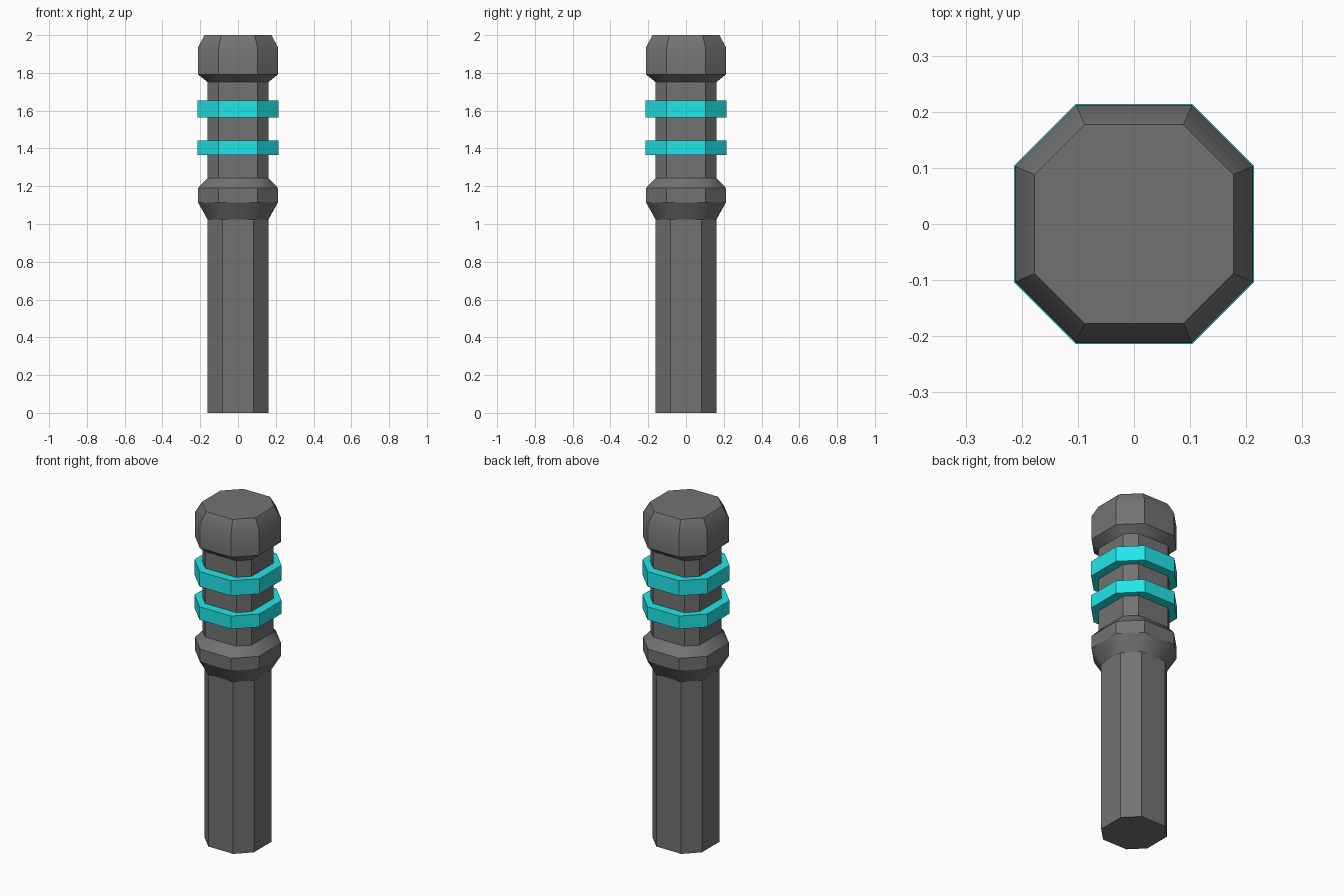
import bpy, bmesh

if "Cube" in bpy.data.objects:
    bpy.data.objects.remove(bpy.data.objects["Cube"])


def octagon(bm, z, a, c):
    # Square of half width a whose corners are cut back to c
    pts = [(a, -c), (a, c), (c, a), (-c, a), (-a, c), (-a, -c), (-c, -a), (c, -a)]
    return [bm.verts.new((x, y, z)) for x, y in pts]


def loft(name, levels, color, soft_rims=(), soft_bands=()):
    # Stacked octagons; all edges sharp except the listed rims and sloped bands
    bm = bmesh.new()
    rings = [octagon(bm, *lv) for lv in levels]
    for lo, hi in zip(rings, rings[1:]):
        for i in range(8):
            j = (i + 1) % 8
            bm.faces.new((lo[i], lo[j], hi[j], hi[i]))
    bm.faces.new(rings[0][::-1])
    bm.faces.new(rings[-1])
    for f in bm.faces:
        f.smooth = True
    for e in bm.edges:
        e.smooth = False
    for k in soft_rims:
        for i in range(8):
            bm.edges.get((rings[k][i - 1], rings[k][i])).smooth = True
    for k in soft_bands:
        for lo, hi in zip(rings[k], rings[k + 1]):
            bm.edges.get((lo, hi)).smooth = True
    mesh = bpy.data.meshes.new(name)
    bm.to_mesh(mesh)
    bm.free()
    obj = bpy.data.objects.new(name, mesh)
    bpy.context.collection.objects.link(obj)
    mesh.materials.append(color)
    return obj


def material(name, rgb):
    mat = bpy.data.materials.new(name)
    mat.diffuse_color = (*rgb, 1)
    mat.use_nodes = True
    mat.node_tree.nodes["Principled BSDF"].inputs["Base Color"].default_value = mat.diffuse_color
    return mat


dark = material("dark_grey", (0.17, 0.17, 0.17))
teal = material("teal", (0.015, 0.79, 0.81))

# Handle, flared collar, neck and rounded head in one profile: (z, half width, corner)
loft("handle_body", [
    (0.0, 0.162, 0.082),
    (1.025, 0.162, 0.082),
    (1.115, 0.212, 0.103),
    (1.19, 0.212, 0.103),
    (1.243, 0.162, 0.103),
    (1.752, 0.162, 0.103),
    (1.792, 0.212, 0.103),
    (1.935, 0.212, 0.103),
    (2.0, 0.177, 0.088),
], dark, soft_rims=[7], soft_bands=[1, 3, 5])

# Two coloured bands around the neck
for name, z0, z1 in (("lower_band", 1.365, 1.443), ("upper_band", 1.563, 1.653)):
    loft(name, [(z0, 0.214, 0.104), (z1, 0.214, 0.104)], teal)
